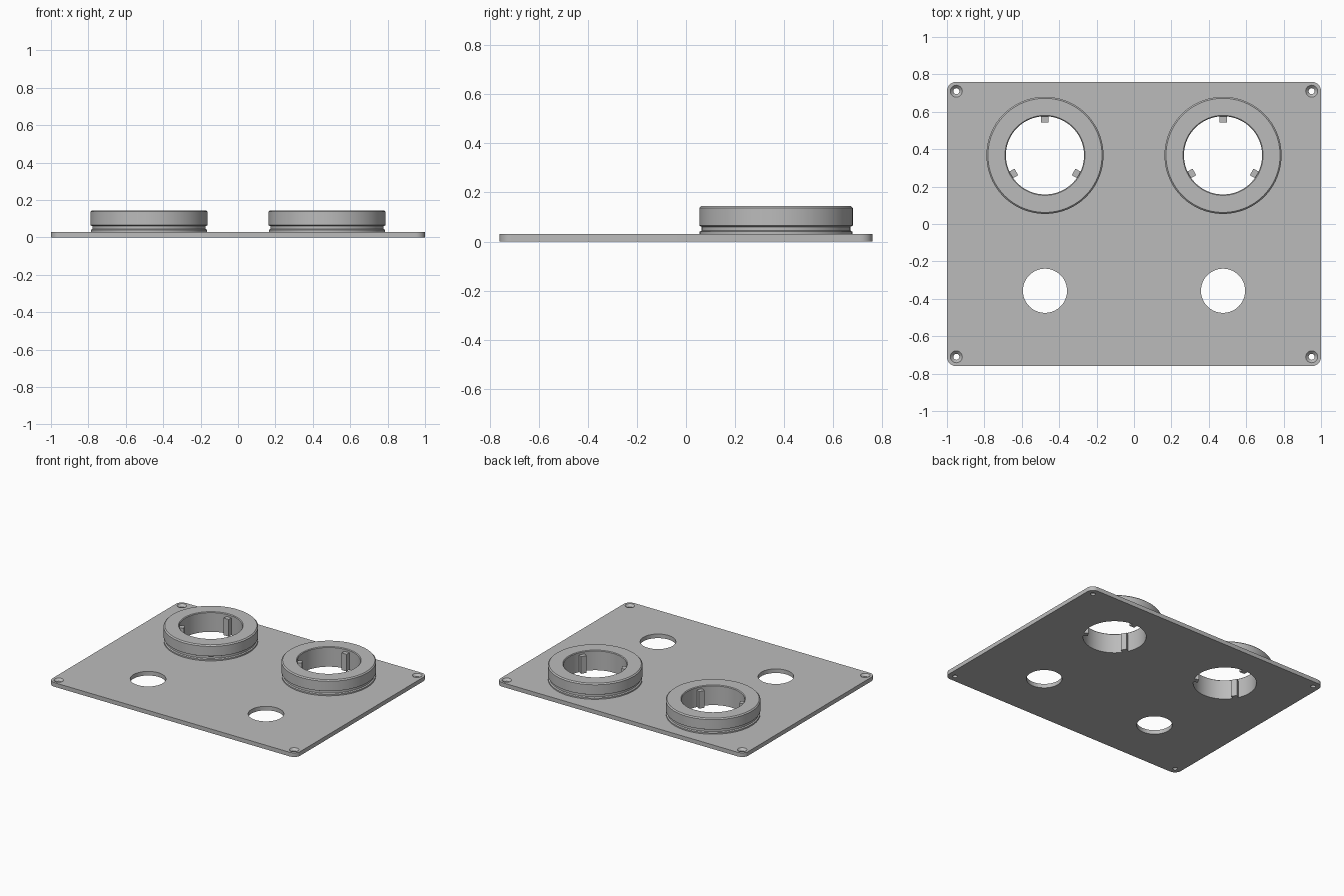
import bpy
import bmesh
import math
from mathutils import Matrix

if "Cube" in bpy.data.objects:
    bpy.data.objects.remove(bpy.data.objects["Cube"])

# Single grey material
grey = bpy.data.materials.new("plain grey")
grey.use_nodes = True
colour = (0.5, 0.5, 0.5, 1)
grey.diffuse_color = colour
grey.node_tree.nodes["Principled BSDF"].inputs["Base Color"].default_value = colour

PLATE_Z = 0.03
DIAL_X, DIAL_Y, BORE_R = 0.476, 0.367, 0.209
SIDES = (("left", 1), ("right", -1))


def make_object(name, bm):
    bmesh.ops.recalc_face_normals(bm, faces=bm.faces)
    mesh = bpy.data.meshes.new(name)
    bm.to_mesh(mesh)
    bm.free()
    mesh.materials.append(grey)
    obj = bpy.data.objects.new(name, mesh)
    bpy.context.collection.objects.link(obj)
    return obj


def lathe(bm, profile, x, y, closed, steps=96):
    """Spin (radius, z) points about a vertical axis at x, y."""
    rings = []
    for r, z in profile:
        rings.append([bm.verts.new((x + r * math.cos(math.tau * i / steps),
                                    y + r * math.sin(math.tau * i / steps), z))
                      for i in range(steps)])
    pairs = list(zip(rings, rings[1:]))
    if closed:
        pairs.append((rings[-1], rings[0]))
    else:
        bm.faces.new(rings[0])
        bm.faces.new(rings[-1])
    for a, b in pairs:
        for i in range(steps):
            j = (i + 1) % steps
            bm.faces.new((a[i], a[j], b[j], b[i]))


def smooth(obj):
    bpy.ops.object.select_all(action="DESELECT")
    obj.select_set(True)
    bpy.context.view_layer.objects.active = obj
    bpy.ops.object.shade_smooth_by_angle(angle=math.radians(30))


# Base plate with rounded corners
bm = bmesh.new()
bmesh.ops.create_cube(bm, size=1, matrix=Matrix.Translation((0, 0, PLATE_Z / 2))
                      @ Matrix.Diagonal((2, 1.52, PLATE_Z, 1)))
corners = [e for e in bm.edges if abs(e.verts[0].co.z - e.verts[1].co.z) > 0.01]
bmesh.ops.bevel(bm, geom=corners, offset=0.05, segments=10, profile=0.5,
                affect="EDGES")
plate = make_object("base_plate", bm)

# Cutters: dial bores, small holes and countersunk screw holes
bm = bmesh.new()
for _, s in SIDES:
    lathe(bm, [(BORE_R, -0.1), (BORE_R, 0.1)], s * DIAL_X, DIAL_Y, False)
    lathe(bm, [(0.118, -0.1), (0.118, 0.1)], s * DIAL_X, -0.357, False)
    for t in (-1, 1):
        lathe(bm, [(0.016, -0.1), (0.016, 0.014), (0.032, PLATE_Z), (0.032, 0.1)],
              s * 0.95, t * 0.71, False, 32)
cutter = make_object("hole_cutter", bm)
cutter.hide_render = True

cut = plate.modifiers.new("holes", "BOOLEAN")
cut.operation = "DIFFERENCE"
cut.solver = "EXACT"
cut.object = cutter
bpy.ops.object.select_all(action="DESELECT")
plate.select_set(True)
bpy.context.view_layer.objects.active = plate
bpy.ops.object.modifier_apply(modifier=cut.name)
bpy.data.objects.remove(cutter)
smooth(plate)

# Raised collars with a groove near the foot and chamfered rims
collar = [(BORE_R, PLATE_Z), (0.311, PLATE_Z), (0.311, 0.04), (0.303, 0.045),
          (0.303, 0.06), (0.313, 0.065), (0.313, 0.137), (0.305, 0.145),
          (0.214, 0.145), (BORE_R, 0.14)]
for side, s in SIDES:
    bm = bmesh.new()
    lathe(bm, collar, s * DIAL_X, DIAL_Y, True)
    smooth(make_object(side + "_collar", bm))

    # Three upright keys inside each bore
    bm = bmesh.new()
    for angle in (90, 210, 330):
        place = (Matrix.Translation((s * DIAL_X, DIAL_Y, 0.0625))
                 @ Matrix.Rotation(math.radians(angle), 4, "Z")
                 @ Matrix.Translation((0.195, 0, 0))
                 @ Matrix.Diagonal((0.036, 0.04, 0.125, 1)))
        bmesh.ops.create_cube(bm, size=1, matrix=place)
    make_object(side + "_bore_keys", bm)
